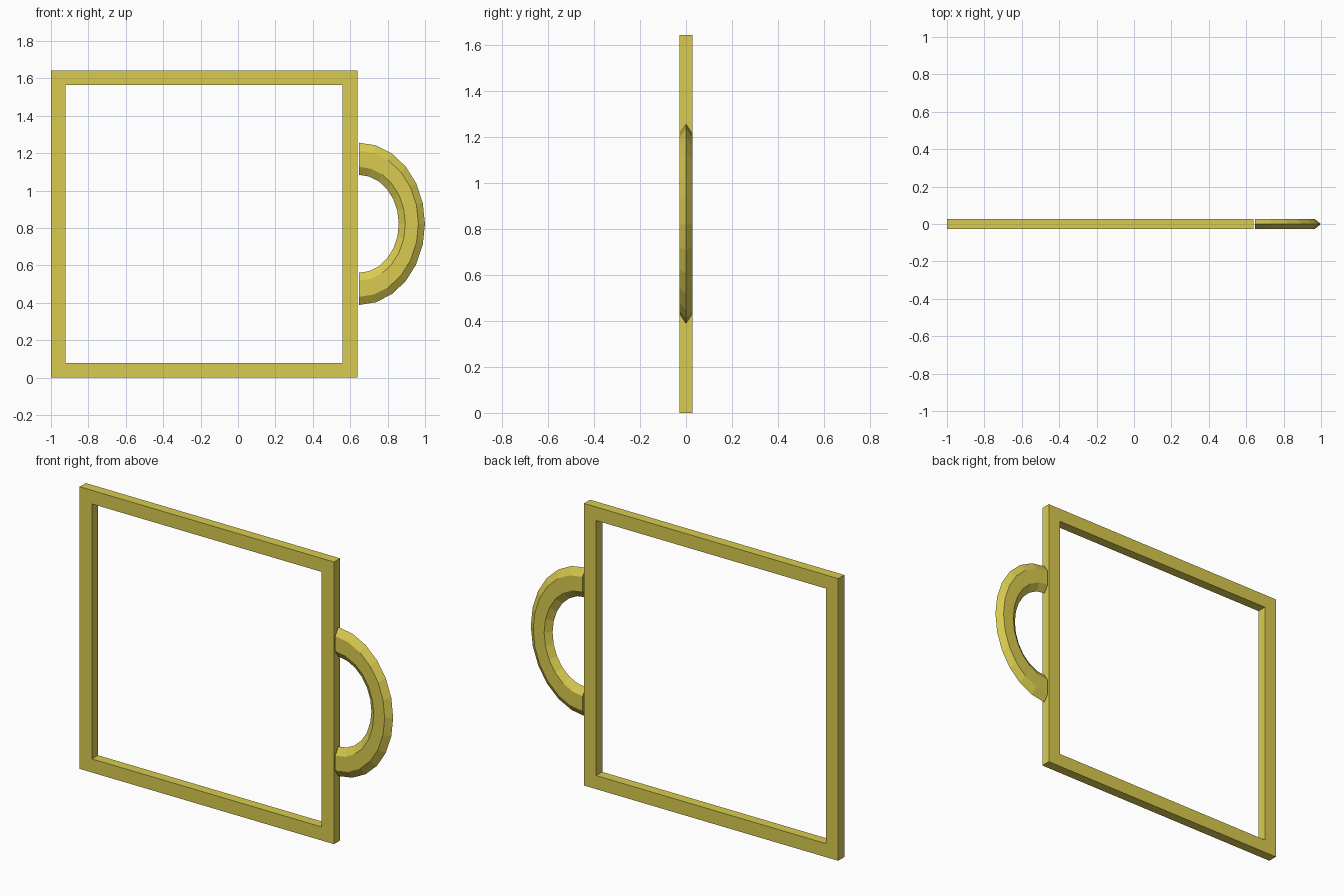
import bpy, bmesh
from math import sin, cos, pi

if "Cube" in bpy.data.objects:
    bpy.data.objects.remove(bpy.data.objects["Cube"])

mat = bpy.data.materials.new("mustard")
mat.diffuse_color = (0.70, 0.60, 0.08, 1)
mat.use_nodes = True
mat.node_tree.nodes["Principled BSDF"].inputs["Base Color"].default_value = mat.diffuse_color


def make_object(name, bm):
    bmesh.ops.recalc_face_normals(bm, faces=bm.faces)
    mesh = bpy.data.meshes.new(name)
    bm.to_mesh(mesh)
    bm.free()
    mesh.materials.append(mat)
    obj = bpy.data.objects.new(name, mesh)
    bpy.context.collection.objects.link(obj)
    return obj


def bridge(bm, rings, closed):
    n = len(rings[0])
    pairs = list(zip(rings, rings[1:]))
    if closed:
        pairs.append((rings[-1], rings[0]))
    for a, b in pairs:
        for i in range(n):
            j = (i + 1) % n
            bm.faces.new((a[i], a[j], b[j], b[i]))


# Square frame: rectangular section carried round four mitred corners
T = 0.028
X0, X1, Z0, Z1, W = -1.0, 0.638, 0.0, 1.643, 0.079
bm = bmesh.new()
rings = []
for x, z, sx, sz in ((X0, Z0, 1, 1), (X1, Z0, -1, 1), (X1, Z1, -1, -1), (X0, Z1, 1, -1)):
    rings.append([bm.verts.new((x + sx * d, y, z + sz * d))
                  for d, y in ((0, -T), (W, -T), (W, T), (0, T))])
bridge(bm, rings, True)
make_object("square_frame", bm)

# Handle: half of a stretched ring with a flattened hexagonal section
CX, CZ, MAJOR, MINOR, XS = 0.646, 0.822, 0.348, 0.086, 0.815
STEPS = 12
bm = bmesh.new()
rings = []
for k in range(STEPS + 1):
    a = -pi / 2 + pi * k / STEPS
    ring = []
    for i in range(6):
        b = i * pi / 3
        r = MAJOR + MINOR * cos(b)
        ring.append(bm.verts.new((CX + XS * r * cos(a),
                                  T * sin(b) / sin(pi / 3),
                                  CZ + r * sin(a))))
    rings.append(ring)
bridge(bm, rings, False)
bm.faces.new(rings[0])
bm.faces.new(rings[-1])
make_object("side_handle", bm)
